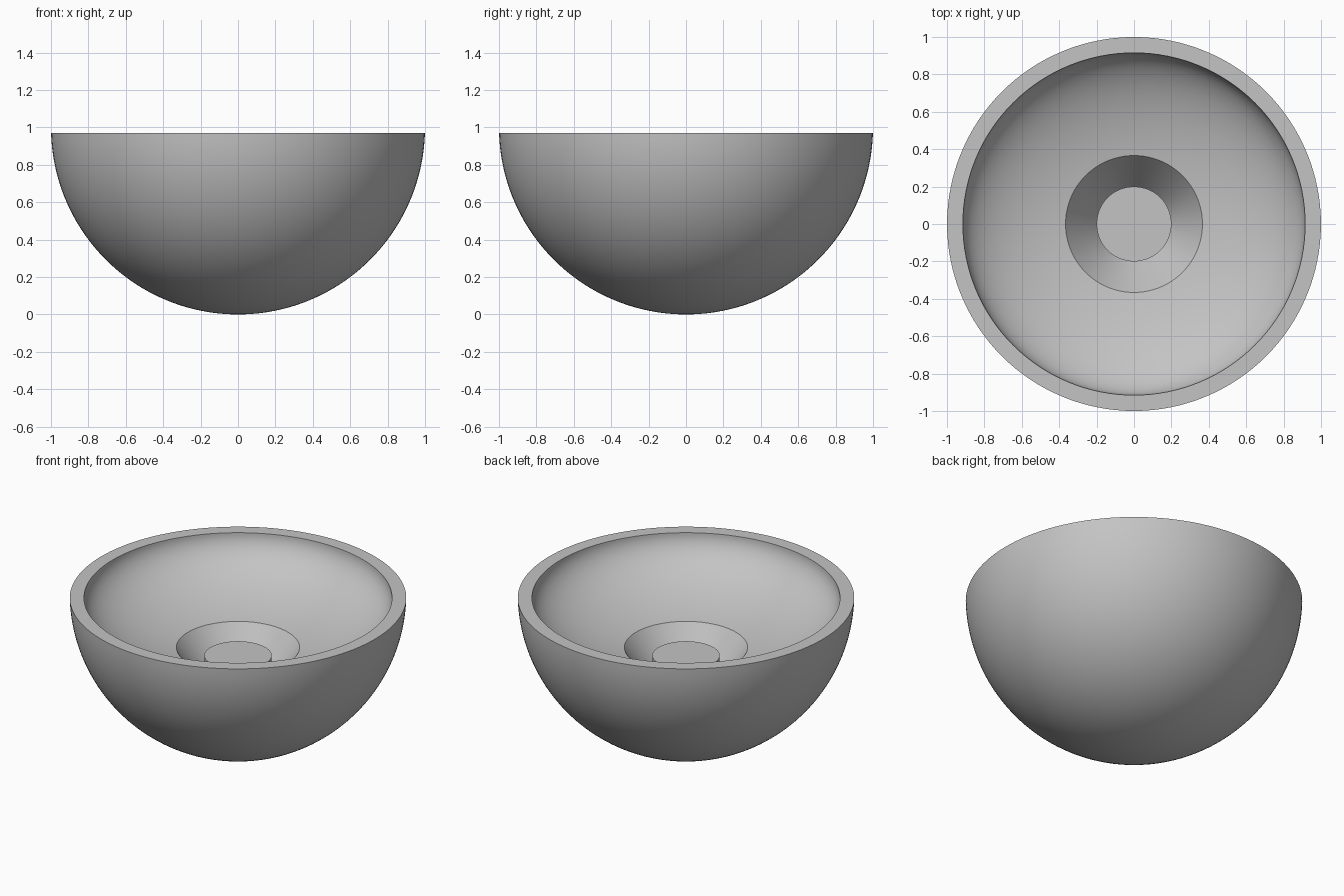
import bpy, bmesh, math

if "Cube" in bpy.data.objects:
    bpy.data.objects.remove(bpy.data.objects["Cube"])

SEG = 128
RIM_Z = 0.97      # height of the flat rim
DISH_R = 0.915    # radius of the inner dish at the rim
DISH_D = 0.355    # depth of the squashed round dish
GROOVE_R = 0.366  # outer radius of the conical recess
PLUG_R = 0.2      # radius of the central post

grey = bpy.data.materials.new("plain_grey")
grey.diffuse_color = (0.55, 0.55, 0.55, 1)
grey.use_nodes = True
grey.node_tree.nodes["Principled BSDF"].inputs["Base Color"].default_value = grey.diffuse_color


def lathe(name, profile):
    """Spin an (r, z) profile around z; points on the axis become poles."""
    bm = bmesh.new()
    verts = [bm.verts.new((r, 0, z)) for r, z in profile]
    edges = [bm.edges.new(pair) for pair in zip(verts, verts[1:])]
    bmesh.ops.spin(bm, geom=verts + edges, cent=(0, 0, 0), axis=(0, 0, 1),
                   angle=2 * math.pi, steps=SEG, use_duplicate=False)
    bmesh.ops.remove_doubles(bm, verts=bm.verts, dist=1e-5)
    bmesh.ops.recalc_face_normals(bm, faces=bm.faces)
    mesh = bpy.data.meshes.new(name)
    bm.to_mesh(mesh)
    bm.free()
    mesh.materials.append(grey)
    obj = bpy.data.objects.new(name, mesh)
    bpy.context.collection.objects.link(obj)
    bpy.ops.object.select_all(action='DESELECT')
    obj.select_set(True)
    bpy.context.view_layer.objects.active = obj
    bpy.ops.object.shade_smooth_by_angle(angle=math.radians(30))
    return obj


# Outer round shell, from the bottom pole up to the rim
top = math.acos(1 - RIM_Z)
profile = [(math.sin(top * i / 40), 1 - math.cos(top * i / 40)) for i in range(41)]

# Shallow squashed dish, from the rim in to the recess
end = math.acos(GROOVE_R / DISH_R)
profile += [(DISH_R * math.cos(end * i / 28), RIM_Z - DISH_D * math.sin(end * i / 28))
            for i in range(29)]

# Conical recess around the post, then the post with its flat top
profile += [(PLUG_R, 0.42), (PLUG_R, 0.592), (0, 0.592)]

lathe("bowl", profile)
